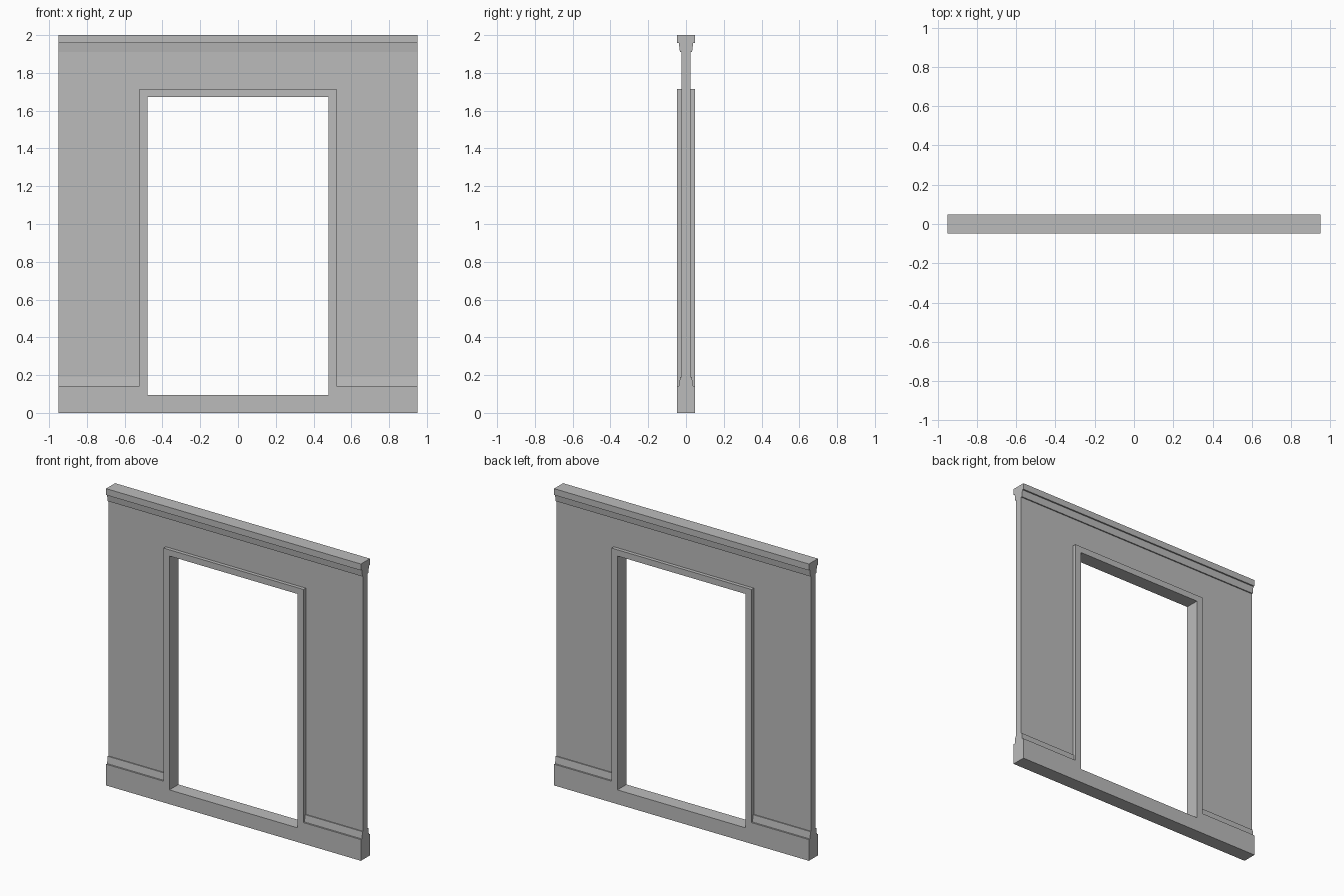
import bpy
import bmesh
from mathutils import Vector

cube = bpy.data.objects.get("Cube")
if cube:
    bpy.data.objects.remove(cube, do_unlink=True)

# Overall sizes
HALF_W, HEIGHT = 0.95, 2.0
THICK, THIN = 0.048, 0.024          # half depths of the trim and the wall
OPEN_X, OPEN_LOW, OPEN_TOP = 0.478, 0.096, 1.672
TRIM_X, TRIM_TOP = 0.522, 1.714
PLINTH_TOP, SKIRT_TOP, CORNICE_LOW, CORNICE_STEP = 0.143, 0.19, 1.91, 1.957

grey = bpy.data.materials.new("plain grey")
grey.use_nodes = True
COLOUR = (0.5, 0.5, 0.5, 1)
grey.diffuse_color = COLOUR
grey.node_tree.nodes["Principled BSDF"].inputs["Base Color"].default_value = COLOUR


def prism(name, loops, to_point, shift):
    """Fill flat outlines (later loops are holes) and extrude them by shift."""
    bm = bmesh.new()
    edges = []
    for loop in loops:
        verts = [bm.verts.new(to_point(*p)) for p in loop]
        edges += [bm.edges.new((a, b)) for a, b in zip(verts, verts[1:] + verts[:1])]
    if len(loops) == 1:
        bm.faces.new(bm.verts[:])
    else:
        bmesh.ops.triangle_fill(bm, edges=edges, use_beauty=True)
    ext = bmesh.ops.extrude_face_region(bm, geom=bm.faces[:], use_keep_orig=True)
    moved = [g for g in ext["geom"] if isinstance(g, bmesh.types.BMVert)]
    bmesh.ops.translate(bm, verts=moved, vec=Vector(shift))
    bmesh.ops.recalc_face_normals(bm, faces=bm.faces[:])
    mesh = bpy.data.meshes.new(name)
    bm.to_mesh(mesh)
    bm.free()
    mesh.materials.append(grey)
    obj = bpy.data.objects.new(name, mesh)
    bpy.context.collection.objects.link(obj)
    return obj


def mirrored(half):
    """Complete an outline from its positive side, listed bottom to top."""
    return half + [(-a, b) for a, b in reversed(half)]


def slab(name, loops, depth):
    """Outline in the wall plane, centred in depth."""
    return prism(name, loops, lambda x, z: (x, -depth, z), (0, 2 * depth, 0))


def moulding(name, profile, x0, x1):
    """Depth profile run along the wall."""
    return prism(name, [mirrored(profile)], lambda y, z: (x0, y, z), (x1 - x0, 0, 0))


# Plinth and door surround in one piece, with the opening as a hole
surround = mirrored([(HALF_W, 0), (HALF_W, PLINTH_TOP),
                     (TRIM_X, PLINTH_TOP), (TRIM_X, TRIM_TOP)])
opening = mirrored([(OPEN_X, OPEN_LOW), (OPEN_X, OPEN_TOP)])
slab("plinth_and_door_surround", [surround, opening], THICK)

# Thin wall around the surround
wall = mirrored([(TRIM_X, TRIM_TOP), (TRIM_X, SKIRT_TOP),
                 (HALF_W, SKIRT_TOP), (HALF_W, CORNICE_LOW)])
slab("wall_panel", [wall], THIN)

# Sloped skirting cap on each side
skirt = [(0.037, PLINTH_TOP), (0.031, SKIRT_TOP)]
moulding("skirting_cap_left", skirt, TRIM_X, HALF_W)
moulding("skirting_cap_right", skirt, -HALF_W, -TRIM_X)

# Stepped cornice along the top
cornice = [(0.032, CORNICE_LOW), (0.038, CORNICE_STEP),
           (THICK, CORNICE_STEP), (THICK, HEIGHT)]
moulding("cornice", cornice, -HALF_W, HALF_W)
